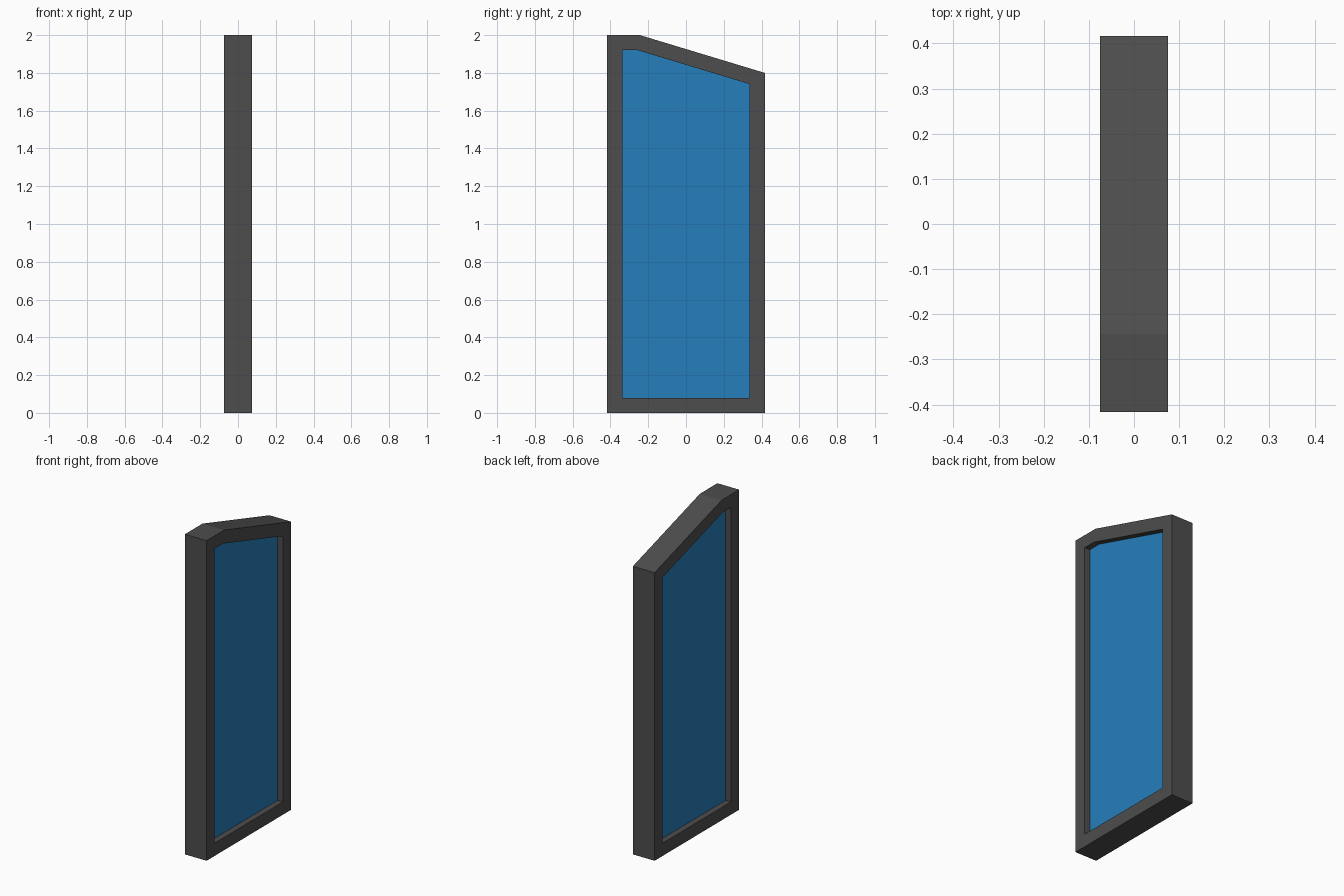
import bpy, bmesh

if "Cube" in bpy.data.objects:
    bpy.data.objects.remove(bpy.data.objects["Cube"])

# Outer outline in the y-z plane: tall panel with a sloped top
OUTLINE = [(-0.417, 0), (0.417, 0), (0.417, 1.8), (-0.244, 2), (-0.417, 2)]
BORDER = 0.08


def make_material(name, color):
    mat = bpy.data.materials.new(name)
    mat.diffuse_color = (*color, 1)
    mat.use_nodes = True
    mat.node_tree.nodes["Principled BSDF"].inputs["Base Color"].default_value = mat.diffuse_color
    return mat


def panel_part(name, keep_ring, thickness, mat):
    """Inset the outline, keep the border ring or the inner face, thicken it."""
    bm = bmesh.new()
    face = bm.faces.new([bm.verts.new((0, y, z)) for y, z in OUTLINE])
    bm.normal_update()
    ring = bmesh.ops.inset_region(bm, faces=[face], thickness=BORDER,
                                  use_boundary=True, use_even_offset=True)["faces"]
    unwanted = [f for f in bm.faces if (f in ring) != keep_ring]
    bmesh.ops.delete(bm, geom=unwanted, context='FACES')
    mesh = bpy.data.meshes.new(name)
    bm.to_mesh(mesh)
    bm.free()
    mesh.materials.append(mat)
    obj = bpy.data.objects.new(name, mesh)
    bpy.context.collection.objects.link(obj)
    solid = obj.modifiers.new("thickness", 'SOLIDIFY')
    solid.thickness = thickness
    solid.offset = 0
    return obj


# Dark surrounding frame
panel_part("window_frame", True, 0.15, make_material("dark_grey", (0.075, 0.075, 0.075)))

# Blue pane recessed equally from both sides
panel_part("glass_pane", False, 0.075, make_material("blue_glass", (0.018, 0.21, 0.5)))
